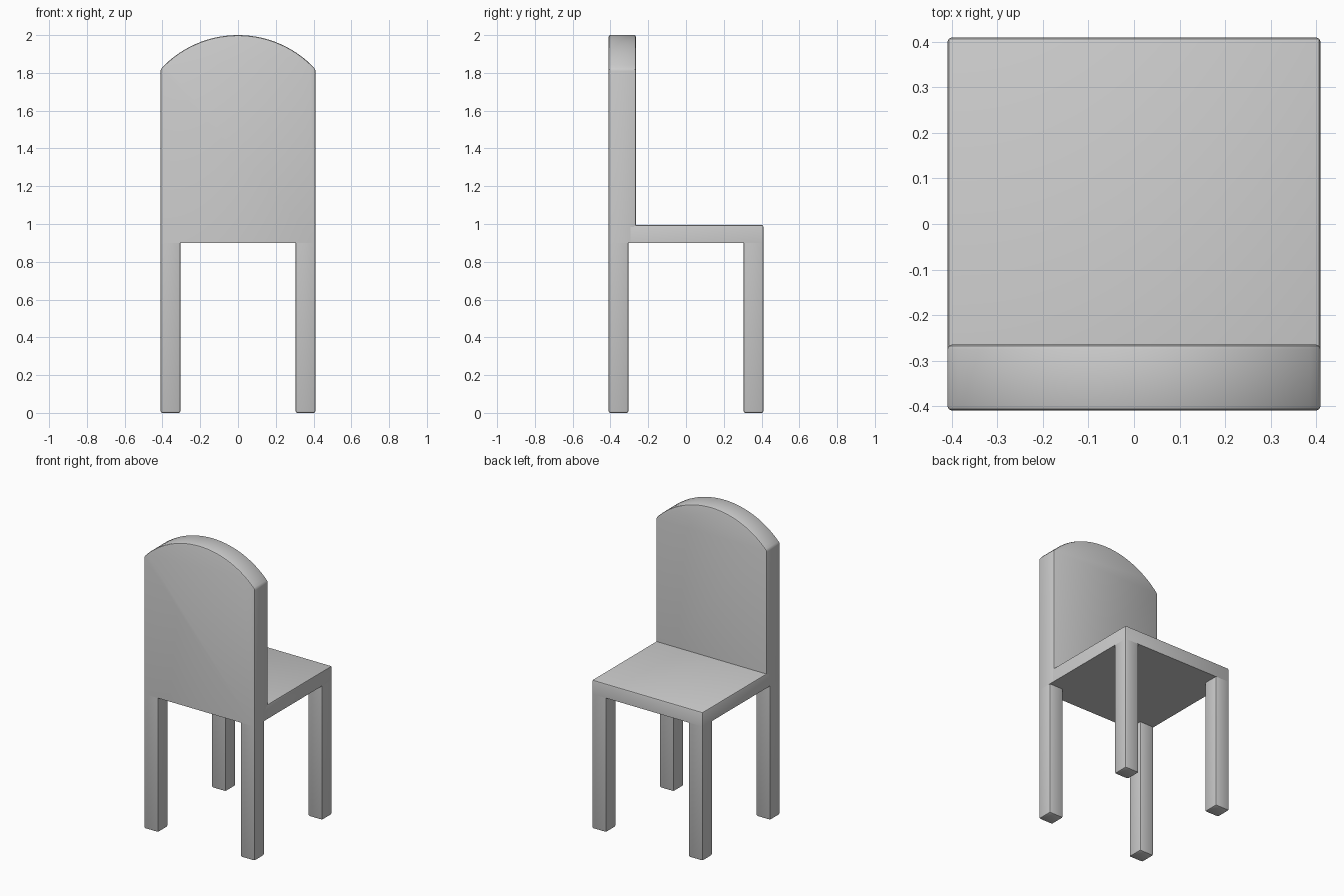
import bpy
import bmesh
import math
from mathutils import Vector

HALF = 0.41          # half width and half depth
LEG = 0.105          # leg thickness
SEAT_BOTTOM, SEAT_TOP = 0.9, 0.995
BACK_FACE = -0.265   # face of the backrest towards the seat
SHOULDER, CROWN = 1.82, 2.0
EDGE = 0.01          # rounding of the outer edges

cube = bpy.data.objects.get("Cube")
if cube:
    bpy.data.objects.remove(cube, do_unlink=True)

grey = bpy.data.materials.new("plain grey")
grey.use_nodes = True
colour = (0.6, 0.6, 0.6, 1)
grey.diffuse_color = colour
grey.node_tree.nodes["Principled BSDF"].inputs["Base Color"].default_value = colour


def solid(name, outline, depth, rounded):
    """Extrude a closed outline by a vector, rounding the edges the rule accepts."""
    bm = bmesh.new()
    face = bm.faces.new([bm.verts.new(p) for p in outline])
    ext = bmesh.ops.extrude_face_region(bm, geom=[face], use_keep_orig=True)
    moved = [v for v in ext["geom"] if isinstance(v, bmesh.types.BMVert)]
    bmesh.ops.translate(bm, verts=moved, vec=Vector(depth))
    bmesh.ops.recalc_face_normals(bm, faces=bm.faces)
    edges = [e for e in bm.edges
             if e.calc_face_angle(0) > math.radians(25) and rounded(e)]
    bmesh.ops.bevel(bm, geom=edges, offset=EDGE, segments=2, profile=0.5,
                    affect="EDGES", clamp_overlap=True)
    mesh = bpy.data.meshes.new(name)
    bm.to_mesh(mesh)
    bm.free()
    mesh.materials.append(grey)
    obj = bpy.data.objects.new(name, mesh)
    bpy.context.collection.objects.link(obj)
    bpy.ops.object.select_all(action="DESELECT")
    obj.select_set(True)
    bpy.context.view_layer.objects.active = obj
    bpy.ops.object.shade_smooth_by_angle(angle=math.radians(30))
    return obj


def rectangle(x0, x1, y0, y1, z):
    return [(x0, y0, z), (x1, y0, z), (x1, y1, z), (x0, y1, z)]


def all_at(edge, axis, value):
    return all(abs(v.co[axis] - value) < 1e-4 for v in edge.verts)


# Legs: rounded everywhere except where they meet the seat
for row, sy in (("backrest_side", -1), ("seat_side", 1)):
    for side, sx in (("right", -1), ("left", 1)):
        x0, x1 = sorted((sx * HALF, sx * (HALF - LEG)))
        y0, y1 = sorted((sy * HALF, sy * (HALF - LEG)))
        solid(f"{row}_leg_{side}", rectangle(x0, x1, y0, y1, 0),
              (0, 0, SEAT_BOTTOM), lambda e: not all_at(e, 2, SEAT_BOTTOM))

# Seat: rounded top rim and free corners, tucked slightly into the backrest
tuck = BACK_FACE - 0.03
solid("seat", rectangle(-HALF, HALF, tuck, HALF, SEAT_BOTTOM),
      (0, 0, SEAT_TOP - SEAT_BOTTOM),
      lambda e: not all_at(e, 2, SEAT_BOTTOM) and not all_at(e, 1, tuck))

# Backrest: straight sides under a shallow circular crown
rise = CROWN - SHOULDER
radius = (HALF ** 2 + rise ** 2) / (2 * rise)
sweep = math.asin(HALF / radius)
steps = 28
angles = [sweep * (1 - 2 * i / steps) for i in range(steps + 1)]
arch = [(radius * math.sin(a), -HALF, CROWN - radius + radius * math.cos(a))
        for a in angles]
outline = [(-HALF, -HALF, SEAT_BOTTOM), (HALF, -HALF, SEAT_BOTTOM)] + arch
solid("backrest", outline, (0, BACK_FACE + HALF, 0),
      lambda e: not all_at(e, 2, SEAT_BOTTOM))
